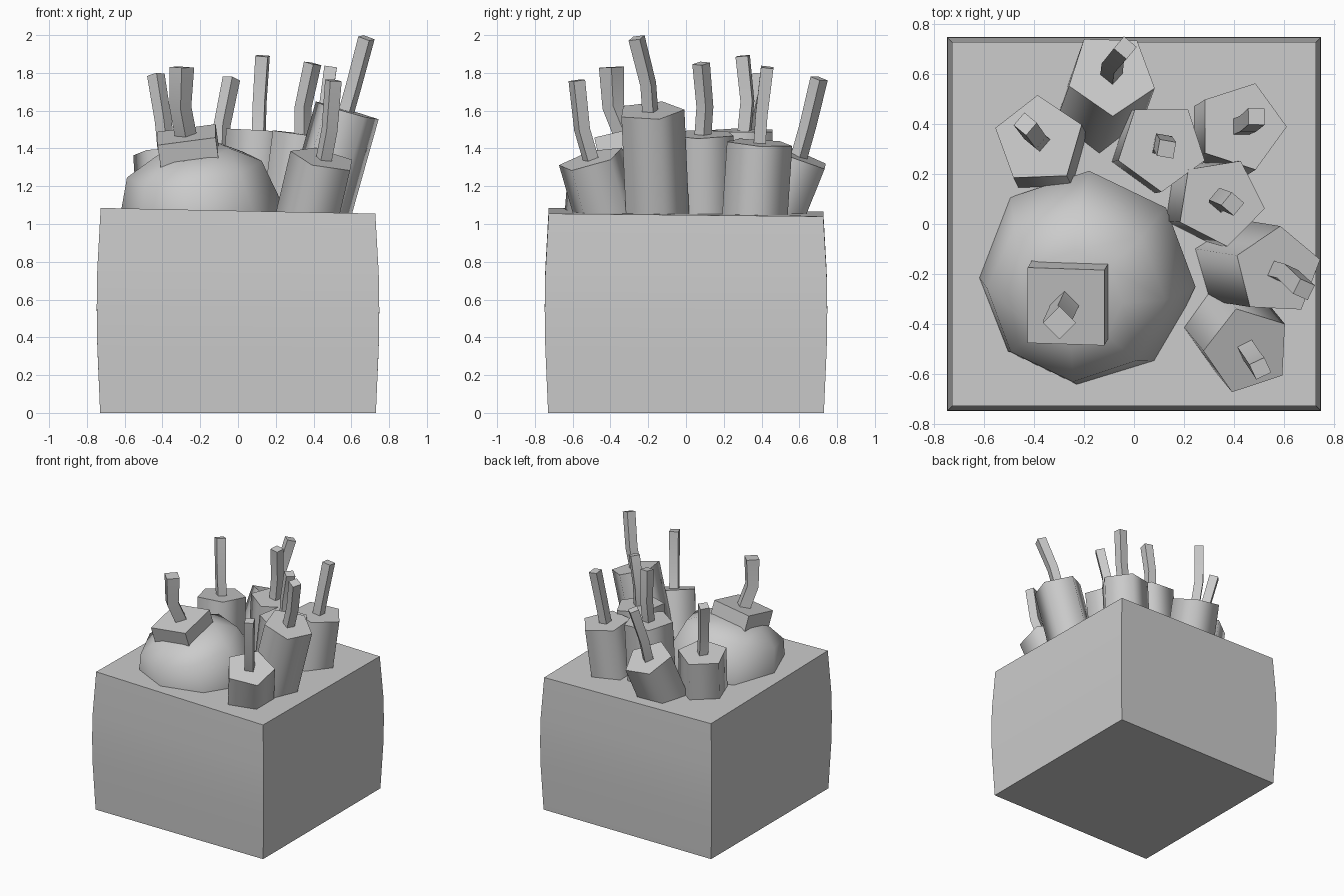
import bpy, bmesh, math
from mathutils import Vector

if "Cube" in bpy.data.objects:
    bpy.data.objects.remove(bpy.data.objects["Cube"])


def finish(name, bm, angle=30):
    bmesh.ops.recalc_face_normals(bm, faces=bm.faces)
    me = bpy.data.meshes.new(name)
    bm.to_mesh(me)
    bm.free()
    ob = bpy.data.objects.new(name, me)
    bpy.context.collection.objects.link(ob)
    bpy.ops.object.select_all(action='DESELECT')
    ob.select_set(True)
    bpy.context.view_layer.objects.active = ob
    bpy.ops.object.shade_smooth_by_angle(angle=math.radians(angle))
    return ob


def loft(bm, rings):
    """Join rings of points with quads and close both ends."""
    rings = [[bm.verts.new(p) for p in r] for r in rings]
    n = len(rings[0])
    for a, b in zip(rings, rings[1:]):
        for i in range(n):
            j = (i + 1) % n
            bm.faces.new((a[i], a[j], b[j], b[i]))
    bm.faces.new(rings[0][::-1])
    bm.faces.new(rings[-1])


def ring(center, axis, r, sides, deg):
    """Regular polygon around center, perpendicular to axis."""
    q = Vector((0, 0, 1)).rotation_difference(Vector(axis))
    out = []
    for i in range(sides):
        t = math.radians(deg) + math.tau * i / sides
        out.append(Vector(center) + q @ Vector((r * math.cos(t), r * math.sin(t), 0)))
    return out


def fuse(name, pts, deg, r=0.045, r_tip=0.047):
    base, knee, tip = map(Vector, pts)
    d0, d1 = (knee - base).normalized(), (tip - knee).normalized()
    bm = bmesh.new()
    loft(bm, [ring(base - d0 * 0.03, d0, r, 4, deg),
              ring(knee, d0 + d1, r, 4, deg),
              ring(tip, d1, r_tip, 4, deg)])
    finish(name, bm, 40)


# Crate: bulging walls, slightly uneven top
bm = bmesh.new()
corners = [(-1, -1, 1.085), (1, -1, 1.055), (1, 1, 1.04), (-1, 1, 1.065)]
loft(bm, [[(x * h, y * h, z * f) for x, y, z in corners]
          for f, h in [(0, 0.73), (0.33, 0.745), (0.52, 0.748), (0.7, 0.745), (1, 0.727)]])
finish("crate", bm)

# Round shell: eight-sided, tilted
axis = Vector((-0.14, -0.235, 1)).normalized()
center = Vector((-0.195, -0.22, 1.03))
bm = bmesh.new()
profile = [(0.2, -0.35), (0.355, -0.265), (0.445, 0), (0.36, 0.27), (0.2, 0.36)]
loft(bm, [ring(center + axis * h, axis, r, 8, -3) for r, h in profile])
finish("round_shell", bm, 60)

# Square cap on the shell
top = Vector((-0.272, -0.33, 1.473))
bm = bmesh.new()
loft(bm, [ring(top - axis * d, axis, 0.219, 4, 44) for d in (0.15, 0)])
finish("shell_cap", bm)
fuse("shell_fuse", [(-0.275, -0.32, 1.46), (-0.305, -0.385, 1.62), (-0.298, -0.395, 1.83)],
     0, 0.058, 0.066)

# Sticks: top centre, foot (x, y at crate top), polygon angle, knee, tip, fuse angle
sticks = [
    ((-0.38, 0.335, 1.38), (-0.36, 0.295), 20, (-0.395, 0.345, 1.54), (-0.435, 0.40, 1.79), 5),
    ((-0.09, 0.60, 1.36), (-0.135, 0.475), 54, (-0.085, 0.645, 1.52), (-0.035, 0.705, 1.77), 5),
    ((0.11, 0.31, 1.495), (0.085, 0.305), 54, (0.115, 0.325, 1.65), (0.13, 0.30, 1.89), 35),
    ((0.43, 0.39, 1.43), (0.39, 0.365), 0, (0.455, 0.40, 1.58), (0.49, 0.43, 1.83), 45),
    ((0.345, 0.09, 1.475), (0.29, 0.095), 63, (0.345, 0.10, 1.62), (0.395, 0.08, 1.85), 5),
    ((0.575, -0.19, 1.60), (0.42, -0.165), 15, (0.615, -0.20, 1.74), (0.68, -0.262, 1.985), 20),
    ((0.455, -0.505, 1.345), (0.385, -0.42), 35, (0.485, -0.55, 1.50), (0.505, -0.578, 1.76), 70),
]
for i, (top, foot, deg, knee, tip, fdeg) in enumerate(sticks, 1):
    top = Vector(top)
    d = (top - Vector((*foot, 1.05))).normalized()
    bm = bmesh.new()
    loft(bm, [ring(top - d * (top.z - 0.9) / d.z, d, 0.182, 5, deg),
              ring(top, d, 0.182, 5, deg)])
    finish(f"stick_{i}", bm, 75)
    fuse(f"stick_fuse_{i}", [top, knee, tip], fdeg)
